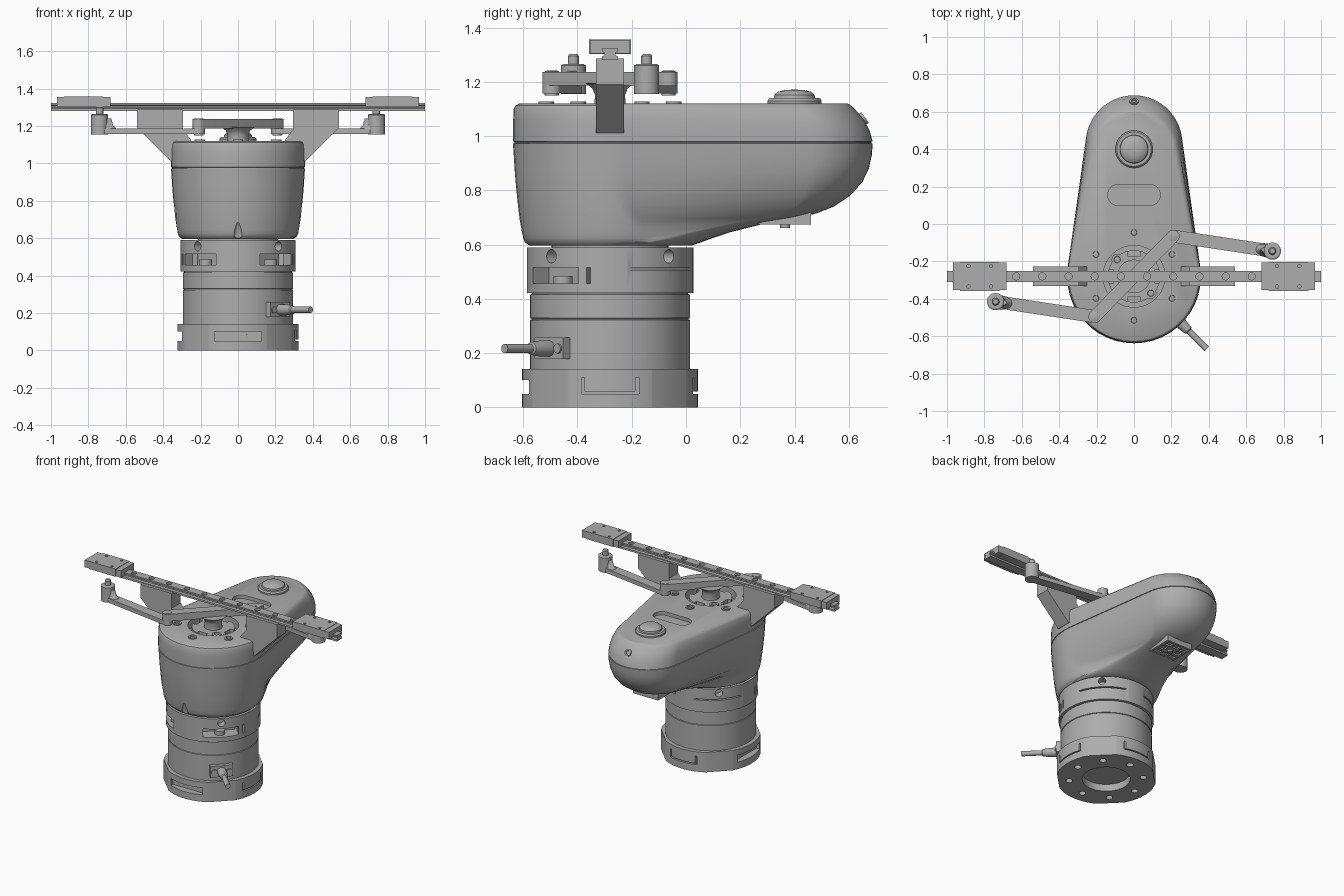
import bpy, bmesh, math
from math import pi, cos, sin, acos, atan2, hypot
from mathutils import Matrix, Vector

old = bpy.data.objects.get("Cube")
if old:
    bpy.data.objects.remove(old, do_unlink=True)

GREY = bpy.data.materials.new("metal_grey")
GREY.use_nodes = True
GREY.diffuse_color = (0.42, 0.42, 0.42, 1)
GREY.node_tree.nodes["Principled BSDF"].inputs["Base Color"].default_value = (0.42, 0.42, 0.42, 1)

AY = -0.28                       # y of the main vertical axis
parts = []


# ---- helpers ----
def loft(name, rings, mat=None):
    bm = bmesh.new()
    rows = [[bm.verts.new(p) for p in ring] for ring in rings]
    n = len(rows[0])
    for a, b in zip(rows, rows[1:]):
        for i in range(n):
            j = (i + 1) % n
            bm.faces.new((a[i], a[j], b[j], b[i]))
    bm.faces.new(rows[0][::-1])
    bm.faces.new(rows[-1])
    bmesh.ops.recalc_face_normals(bm, faces=bm.faces)
    me = bpy.data.meshes.new(name)
    bm.to_mesh(me)
    bm.free()
    if mat:
        me.transform(mat)
    me.materials.append(GREY)
    ob = bpy.data.objects.new(name, me)
    bpy.context.scene.collection.objects.link(ob)
    parts.append(ob)
    return ob


def lathe(name, profile, x=0, y=0, mat=None, n=48):
    return loft(name, [[(x + r * cos(2 * pi * i / n), y + r * sin(2 * pi * i / n), z)
                        for i in range(n)] for r, z in profile], mat)


def cyl(name, r, z0, z1, x=0, y=0, mat=None, n=32):
    return lathe(name, [(r, z0), (r, z1)], x, y, mat, n)


def box(name, x0, x1, y0, y1, z0, z1, mat=None):
    return loft(name, [[(x0, y0, z), (x1, y0, z), (x1, y1, z), (x0, y1, z)] for z in (z0, z1)], mat)


def hull(p, rp, q, rq, z, n=24):
    """Outline of two circles wrapped by a belt."""
    dx, dy = q[0] - p[0], q[1] - p[1]
    a, f = atan2(dy, dx), acos(max(-0.98, min(0.98, (rp - rq) / hypot(dx, dy))))
    out = []
    for c, r, s, span in ((q, rq, a - f, 2 * f), (p, rp, a + f, 2 * pi - 2 * f)):
        for i in range(n + 1):
            t = s + span * i / n
            out.append((c[0] + r * cos(t), c[1] + r * sin(t), z))
    return out


def bar(name, p, q, r, z0, z1):
    return loft(name, [hull(p, r, q, r, z, 12) for z in (z0, z1)])


def polar(deg, r=0, z=0):
    return Matrix.Translation((0, AY, 0)) @ Matrix.Rotation(math.radians(deg), 4, 'Z') @ Matrix.Translation((r, 0, z))


OUT = Matrix.Rotation(pi / 2, 4, 'Y')      # turns a z-axis part to point outward


def cut(ob, *cutters):
    for c in cutters:
        m = ob.modifiers.new("cut", 'BOOLEAN')
        m.operation, m.solver, m.object = 'DIFFERENCE', 'EXACT', c
    bpy.context.view_layer.update()
    me = bpy.data.meshes.new_from_object(ob.evaluated_get(bpy.context.evaluated_depsgraph_get()))
    ob.modifiers.clear()
    ob.data = me
    for c in cutters:
        parts.remove(c)
        bpy.data.objects.remove(c, do_unlink=True)


def bolt(name, r, x, y, z, h=0.008):
    lathe(name, [(r, z - 0.01), (r, z + h), (r * 0.6, z + h), (r * 0.5, z + h - 0.012)], x, y, n=20)


# ---- base flange: diagonal flats, side slots, bottom bore and holes ----
base = cyl("base_flange", 0.324, 0, 0.142, 0, AY, n=64)
c = [box("c", 0.311, 0.4, -0.2, 0.2, -0.1, 0.3, polar(a)) for a in (45, 135, 225, 315)]
c += [box("c", 0.275, 0.4, -0.125, 0.125, 0.05, 0.1, polar(a)) for a in (-90, 180)]
c += [box("c", 0.3, 0.4, -0.1, 0.1, 0.05, 0.058, polar(a)) for a in (0, 90)]
c += [box("c", 0.295, 0.4, s * 0.1 - 0.006, s * 0.1 + 0.006, 0.05, 0.11, polar(a)) for a in (0, 90) for s in (-1, 1)]
c += [cyl("c", 0.155, -0.1, 0.05, 0, AY, n=48)]
c += [cyl("c", 0.022, -0.1, 0.04, 0.24, 0, polar(a), 16) for a in range(0, 360, 45)]
cut(base, *c)
cyl("base_slot_screw", 0.012, 0.26, 0.28, 0, 0, polar(-80, 0, 0.075) @ OUT, 12)

# ---- column with joint grooves ----
lathe("column", [(0.295, 0.13), (0.295, 0.322), (0.29, 0.324), (0.29, 0.328), (0.295, 0.33),
                 (0.295, 0.416), (0.288, 0.418), (0.288, 0.43)], 0, AY, n=64)

# ---- clamp ring ----
ring = cyl("clamp_ring", 0.307, 0.422, 0.59, 0, AY, n=64)
c = [box("c", 0.2, 0.4, -0.118, 0.118, 0.456, 0.515, polar(a)) for a in (-45, -135)]
c += [cyl("c", 0.025, 0.25, 0.4, 0, 0, polar(a, 0, 0.557) @ OUT, 20) for a in (45, 135, 225, 315)]
c += [box("c", 0.26, 0.4, -0.2, 0.2, 0.506, 0.515, polar(a)) for a in (45, 135)]
c += [box("c", 0.2, 0.4, -0.008, 0.008, 0.456, 0.515, polar(a)) for a in (-15, 195)]
cut(ring, *c)
for a in (-45, -135):
    cyl("clamp_bolt", 0.035, 0.45, 0.485, 0.245, 0, polar(a), 20)
cyl("neck", 0.215, 0.58, 0.61, 0, AY, n=48)

# ---- cable and connector ----
box("connector_plate", -0.03, 0.02, -0.075, 0.075, 0.178, 0.258, polar(-45, 0.3))
for s in (-1, 1):
    cyl("connector_screw", 0.018, 0.315, 0.327, 0, s * 0.05, polar(-45, 0, 0.217) @ OUT, 16)
lathe("cable", [(0.03, 0.31), (0.03, 0.36), (0.024, 0.41), (0.017, 0.415), (0.017, 0.55)],
      0, 0, polar(-45, 0, 0.217) @ OUT, 20)

# ---- arm housing: height, front radius, rear end, rear radius ----
SECTIONS = [(.597, .300, .022, .300), (.61, .316, .06, .31), (.625, .322, .10, .29),
            (.645, .326, .16, .25), (.665, .329, .24, .215), (.685, .332, .32, .18),
            (.70, .334, .42, .165), (.715, .336, .48, .17), (.74, .339, .545, .187),
            (.78, .343, .605, .215), (.83, .348, .65, .237), (.88, .352, .674, .25),
            (.93, .355, .685, .256), (.973, .358, .688, .258), (.974, .353, .683, .253),
            (.979, .353, .683, .253), (.98, .358, .688, .258), (1.02, .358, .677, .256),
            (1.06, .357, .657, .252), (1.10, .355, .622, .24), (1.113, .349, .608, .228),
            (1.12, .335, .597, .213)]
body = loft("arm_housing", [hull((0, AY), rf, (0, yb - rb), rb, z) for z, rf, yb, rb in SECTIONS])
slot = bar("c", (-0.083, 0.155), (0.083, 0.155), 0.057, 1.095, 1.2)
opening = cyl("c", 0.165, 1.06, 1.2, 0, AY, n=48)
notch = lathe("c", [(0.03, 0.55), (0.024, 0.63), (0.004, 0.685)], 0, -0.61, n=20)
cut(body, slot, opening, notch)

# ---- top details of the housing ----
lathe("button_flange", [(0.1, 1.11), (0.1, 1.13), (0.092, 1.14), (0.076, 1.14), (0.074, 1.152),
                        (0.06, 1.164), (0.035, 1.17), (0.01, 1.171)], 0, 0.4)
lathe("rear_screw", [(0.024, 0), (0.024, 0.012), (0.014, 0.012), (0.012, 0.004)], 0, 0,
      Matrix.Translation((0, 0.65, 1.062)) @ Matrix.Rotation(-0.95, 4, 'X'), 20)
for a in range(30, 390, 60):
    v = polar(a, 0.235) @ Vector((0, 0, 1.12))
    bolt("top_screw", 0.028, v.x, v.y, 1.12)

# ---- rotary hub inside the round opening ----
hub = cyl("hub", 0.14, 1.05, 1.108, 0, AY, n=48)
cut(hub, *[box("c", 0.11, 0.2, -0.035, 0.035, 1.075, 1.2, polar(a)) for a in (0, 90, 180, 270)])
for s in (-1, 1):
    bolt("hub_screw", 0.03, s * 0.09, AY - s * 0.09, 1.108)
lathe("hub_post", [(0.06, 1.1), (0.055, 1.15), (0.065, 1.175), (0.09, 1.195)], 0, AY, n=32)

# ---- crank, links and pins (half-turn symmetric) ----
bar("crank", (-0.21, AY - 0.215), (0.21, AY + 0.215), 0.034, 1.187, 1.237)
for s in (-1, 1):
    p, q = (s * 0.21, AY + s * 0.215), (s * 0.74, AY + s * 0.135)
    bar("link", p, q, 0.034, 1.157, 1.187)
    lathe("link_post", [(0.046, 1.155), (0.046, 1.26), (0.038, 1.265), (0.02, 1.265),
                        (0.02, 1.295), (0.014, 1.302)], *q, n=32)
    m = (q[0] - s * 0.06, q[1] + s * 0.009)
    loft("link_fillet", [hull(q, 0.04, m, r, z, 12) for r, z in ((0.034, 1.18), (0.012, 1.205), (0.002, 1.24))])
    lathe("crank_pin", [(0.026, 1.15), (0.026, 1.239), (0.02, 1.241)], *p, n=24)

# ---- rail brackets ----
OUTLINE = [(.295, 1.287), (.54, 1.287), (.54, 1.19), (.36, 1.012), (.32, 1.012), (.32, 1.11), (.25, 1.11), (.25, 1.125), (.295, 1.18)]
for s in (-1, 1):
    loft("rail_bracket", [[(s * x, y, z) for x, z in OUTLINE] for y in (AY - 0.052, AY + 0.052)])

# ---- rail with waisted section ----
SIDE = [(.03, 1.28), (.03, 1.293), (.02, 1.299), (.02, 1.307), (.03, 1.313), (.03, 1.324)]
section = SIDE + [(-y, z) for y, z in reversed(SIDE)]
rail = loft("rail", [[(x, AY + y, z) for y, z in section] for x in (-1, 1)])
cut(rail, *[cyl("c", 0.019, 1.31, 1.4, -0.91 + 0.14 * i, AY, n=16) for i in range(14)])

# ---- carriages with end caps ----
for s in (-1, 1):
    cx = s * 0.825
    block = box("carriage", cx - 0.105, cx + 0.105, AY - 0.077, AY + 0.077, 1.302, 1.357)
    cut(block, *[cyl("c", 0.009, 1.34, 1.4, cx + i * 0.06, AY + j * 0.055, n=12) for i in (-1, 1) for j in (-1, 1)])
    for e in (-1, 1):
        x = cx + e * 0.124
        box("carriage_end_cap", x - 0.02, x + 0.02, AY - 0.074, AY + 0.074, 1.304, 1.354)

# ---- connector panel under the arm ----
panel = box("underside_panel", -0.1, 0.1, 0.27, 0.46, 0.674, 0.76)
cut(panel, *[box("c", x - 0.022, x + 0.022, y - 0.02, y + 0.02, 0.6, 0.684)
             for x in (-0.06, 0, 0.06) for y in (0.305, 0.365, 0.425) if (x, y) != (0, 0.365)])
cyl("panel_plug", 0.018, 0.662, 0.69, 0, 0.365, n=16)

# ---- shading ----
bpy.ops.object.select_all(action='DESELECT')
for ob in parts:
    ob.select_set(True)
bpy.context.view_layer.objects.active = parts[0]
bpy.ops.object.shade_smooth_by_angle(angle=math.radians(32))
